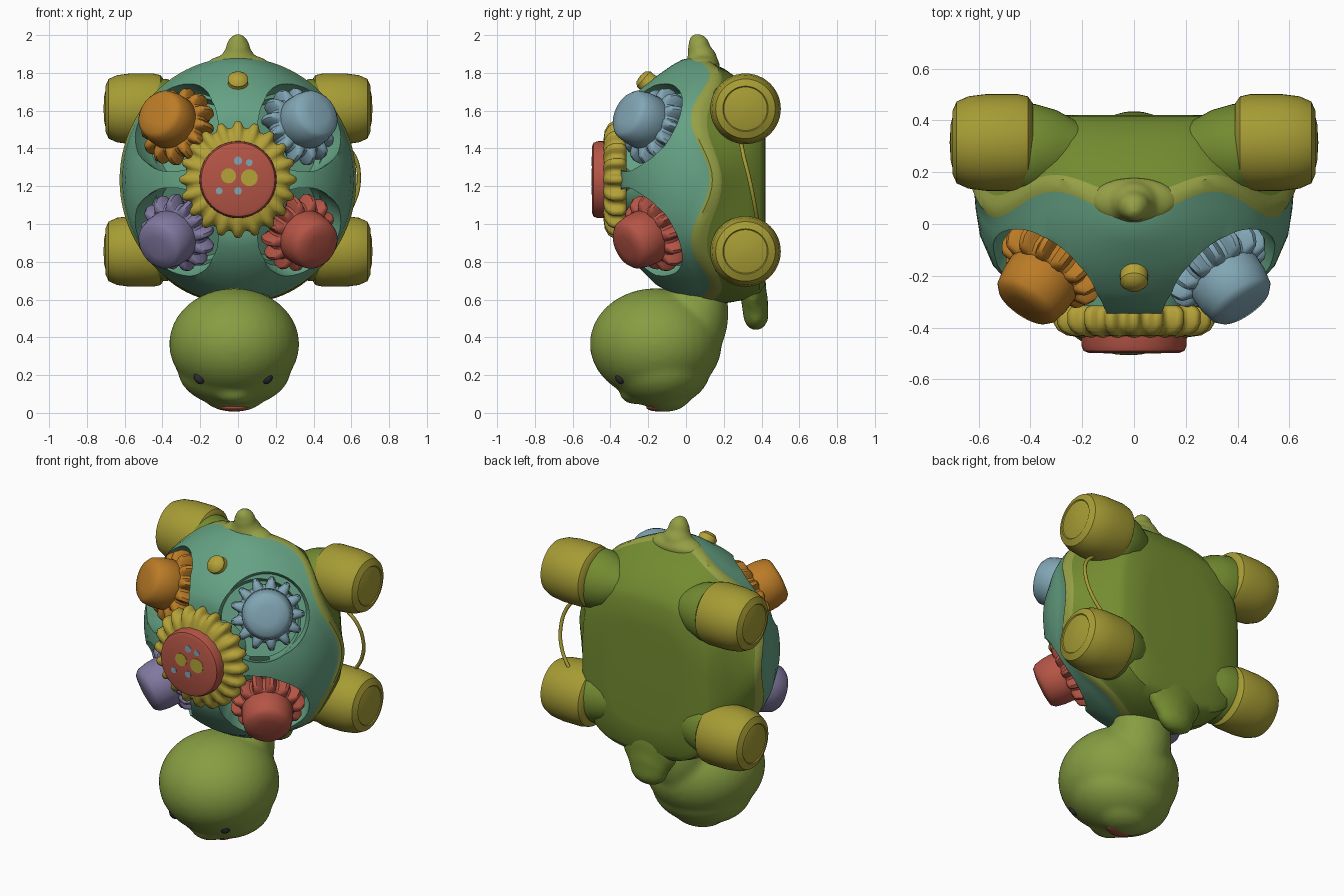
import bpy, bmesh
from math import sin, cos, pi, tau
from mathutils import Vector, Matrix

if "Cube" in bpy.data.objects:
    bpy.data.objects.remove(bpy.data.objects["Cube"])

COLORS = {
    "teal": (.13, .36, .23), "green": (.17, .26, .03), "rim": (.30, .35, .06),
    "head": (.24, .34, .055), "yellow": (.38, .33, .035), "gold": (.46, .36, .04),
    "orange": (.50, .20, .02), "blue": (.22, .38, .46), "purple": (.22, .19, .35),
    "red": (.46, .09, .06), "dark": (.03, .03, .04)}
MATS = {}
for key, rgb in COLORS.items():
    MATS[key] = bpy.data.materials.new(key)
    MATS[key].diffuse_color = (*rgb, 1)


def finish(name, bm, *colors):
    bmesh.ops.recalc_face_normals(bm, faces=bm.faces)
    me = bpy.data.meshes.new(name)
    bm.to_mesh(me)
    bm.free()
    ob = bpy.data.objects.new(name, me)
    bpy.context.collection.objects.link(ob)
    for c in colors:
        me.materials.append(MATS[c])
    return ob


def loft(rings, mat_of=lambda i: 0):
    """Closed skin through equally long rings of points."""
    bm = bmesh.new()
    vs = [[bm.verts.new(p) for p in ring] for ring in rings]
    n = len(rings[0])
    for i in range(len(vs) - 1):
        for j in range(n):
            k = (j + 1) % n
            f = bm.faces.new((vs[i][j], vs[i][k], vs[i + 1][k], vs[i + 1][j]))
            f.material_index = mat_of(i)
    bm.faces.new(vs[0]).material_index = mat_of(0)
    bm.faces.new(vs[-1]).material_index = 1 if mat_of(len(vs)) else 0
    return bm


def lathe(name, color, profile, loc, axis, teeth=0, depth=0, n=48):
    """Turn (radius, height) points round an axis; teeth modulate the radius."""
    n = teeth * 10 if teeth else n
    rings = []
    for r, h in profile:
        ring = []
        for j in range(n):
            a = tau * j / n
            cut = depth * min(1, max(0, .5 - .8 * cos(teeth * a))) if teeth else 0
            ring.append(((r - cut) * cos(a), (r - cut) * sin(a), h))
        rings.append(ring)
    bm = loft(rings)
    rot = Vector(axis).to_track_quat('Z', 'Y').to_matrix().to_4x4()
    bm.transform(Matrix.Translation(loc) @ rot)
    return finish(name, bm, color)


def apply_mods(ob):
    bpy.context.view_layer.objects.active = ob
    for m in list(ob.modifiers):
        bpy.ops.object.modifier_apply(modifier=m.name)


def blob(name, color, parts, voxel=.018, smooth=8):
    """Ellipsoids (centre, radii) fused into one soft form."""
    bm = bmesh.new()
    for c, r in parts:
        bmesh.ops.create_uvsphere(bm, u_segments=32, v_segments=20, radius=1,
                                  matrix=Matrix.Translation(c) @ Matrix.Diagonal((*r, 1)))
    ob = finish(name, bm, color)
    if len(parts) > 1:
        m = ob.modifiers.new("fuse", 'REMESH')
        m.mode, m.voxel_size = 'VOXEL', voxel
        s = ob.modifiers.new("soften", 'SMOOTH')
        s.iterations = smooth
        apply_mods(ob)
    return ob


def power(v, e):
    return (1 if v >= 0 else -1) * abs(v) ** (2 / e)


# Body shell: y, half width, top z, bottom z, share of wavy rim, squareness (2 = round)
SHELL = [(-.345, .29, 1.55, .94, 0, 2), (-.325, .36, 1.61, .88, 0, 2),
         (-.26, .455, 1.70, .78, 0, 2), (-.16, .545, 1.78, .68, 0, 2),
         (-.06, .595, 1.84, .63, .3, 2), (.02, .612, 1.87, .60, .8, 2),
         (.075, .617, 1.88, .59, 1, 2), (.09, .627, 1.882, .585, 1, 2),
         (.13, .622, 1.88, .58, .9, 2), (.15, .61, 1.865, .58, .8, 2),
         (.22, .57, 1.82, .58, .3, 2.2), (.32, .50, 1.74, .60, 0, 2.7),
         (.39, .45, 1.65, .63, 0, 3.2), (.415, .41, 1.59, .67, 0, 3.4),
         (.422, .25, 1.45, .82, 0, 3.4)]
N = 96
rings = []
for y, rx, zt, zb, w, e in SHELL:
    rings.append([(rx * power(cos(tau * j / N), e), y + .05 * w * cos(6 * tau * j / N),
                   (zt + zb) / 2 + (zt - zb) / 2 * power(sin(tau * j / N), e))
                  for j in range(N)])
shell = finish("body_shell", loft(rings, lambda i: 0 if i < 6 else 2 if i < 9 else 1),
               "teal", "green", "rim")

# Four tilted corner gears with knobs, each in a round pocket open to the middle
for name, color, sx, sz in (("upper_left", "orange", -1, 1), ("upper_right", "blue", 1, 1),
                            ("lower_left", "purple", -1, -1), ("lower_right", "red", 1, -1)):
    axis = Vector((.52 * sx, -.75, .36 * sz)).normalized()
    c = Vector((.325 * sx, -.17, 1.235 + .285 * sz))
    for k, (shift, r) in enumerate(((.01, .245), (.055, .235))):
        cutter = lathe("pocket_cutter", "teal", [(r - .015, -.09 + .004 * k), (r, -.05),
                       (r + .015, .5)], c - Vector((sx * shift, 0, sz * shift)), axis)
        cutter.hide_render = True
        m = shell.modifiers.new("pocket", 'BOOLEAN')
        m.operation, m.solver, m.object = 'DIFFERENCE', 'EXACT', cutter
        apply_mods(shell)
        bpy.data.objects.remove(cutter)
    lathe(name + "_gear", color, [(.14, -.1), (.17, -.075), (.20, -.06), (.213, -.03),
          (.213, .005), (.20, .03), (.19, .042), (.16, .05)], c, axis, 13, .045)
    lathe(name + "_knob", color, [(.14, .03), (.148, .05), (.146, .11), (.135, .165),
          (.115, .188), (.06, .197), (.002, .198)], c, axis)

# Central gear with a round button
hub = (0, 0, 1.235)
FRONT = (0, -1, 0)
lathe("centre_axle", "teal", [(.2, .05), (.2, .34)], hub, FRONT)
lathe("centre_gear", "gold", [(.27, .315), (.295, .322), (.31, .34), (.31, .385),
      (.295, .41), (.26, .43), (.19, .44)], hub, FRONT, 20, .034)
lathe("centre_button", "red", [(.205, .40), (.203, .47), (.195, .49), (.175, .498),
      (.002, .497)], hub, FRONT)
for x, z, r, col in ((-.05, .02, .04, "gold"), (.06, .01, .045, "gold"), (0, .1, .022, "blue"),
                     (-.1, -.06, .018, "blue"), (0, -.06, .02, "blue"), (.06, .09, .018, "blue")):
    lathe("button_spot", col, [(r, .48), (r, .50)], (x, 0, 1.235 + z), FRONT, n=16)

# Wheels and the soft arches that carry them
for sx in (-1, 1):
    for row, z in (("upper", 1.61), ("lower", .855)):
        side = "left" if sx < 0 else "right"
        lathe(f"{row}_{side}_wheel", "yellow", [(.15, .39), (.178, .41), (.187, .45), (.187, .57),
              (.178, .64), (.158, .685), (.12, .702), (.115, .697), (.07, .708), (.002, .712)],
              (0, .315, z), (sx, 0, 0))
        lathe(f"{row}_{side}_arch", "green", [(.10, .2), (.155, .3), (.178, .38), (.178, .415),
              (.165, .44), (.1, .45)], (0, .285, z + (.02 if z < 1 else -.02)), (sx, 0, 0))

# Head with muzzle and neck
blob("head", "head", [((-.02, -.16, .365), (.345, .35, .295)),
                      ((-.02, -.135, .23), (.30, .265, .20)),
                      ((-.02, -.11, .10), (.17, .14, .095)),
                      ((-.02, -.26, .10), (.11, .09, .055)),
                      ((0, .065, .53), (.18, .16, .27))])
for x in (-.20, .15):
    blob("eye", "dark", [((x, -.345, .195), (.034, .03, .042))])
blob("mouth", "red", [((-.02, -.15, .03), (.08, .06, .022))])

# Tail nub, knob on the top arm, belly tab
blob("top_nub", "rim", [((0, .09, 1.84), (.17, .09, .06)), ((0, .085, 1.87), (.09, .08, .08)),
                        ((0, .07, 1.92), (.065, .06, .085)),
                        ((0, .055, 1.955), (.045, .042, .052))], .012, 6)
lathe("shell_knob", "gold", [(.08, -.05), (.068, .01), (.054, .03), (.054, .065), (.036, .085),
      (.002, .09)], (0, -.175, 1.725), (0, -.7, .6), n=24)
blob("belly_tab", "green", [((0, .355, .66), (.19, .07, .16)), ((0, .365, .58), (.14, .07, .13)),
                            ((0, .37, .52), (.12, .068, .085))])

# Cord between the right-hand wheels
cu = bpy.data.curves.new("side_cord", 'CURVE')
cu.dimensions, cu.bevel_depth, cu.bevel_resolution = '3D', .011, 2
sp = cu.splines.new('BEZIER')
pts = [(.54, .29, 1.44), (.615, .305, 1.36), (.64, .335, 1.24), (.615, .36, 1.12), (.54, .38, 1.0)]
sp.bezier_points.add(len(pts) - 1)
for bp, p in zip(sp.bezier_points, pts):
    bp.co = p
    bp.handle_left_type = bp.handle_right_type = 'AUTO'
cord = bpy.data.objects.new("side_cord", cu)
cu.materials.append(MATS["yellow"])
bpy.context.collection.objects.link(cord)

# Smooth shading with crisp edges kept
for ob in bpy.data.objects:
    ob.select_set(ob.type == 'MESH')
bpy.context.view_layer.objects.active = shell
bpy.ops.object.shade_smooth_by_angle(angle=pi / 4.5)

for m in bpy.data.materials:
    if m.users and not m.is_grease_pencil:
        m.use_nodes = True
        m.node_tree.nodes["Principled BSDF"].inputs["Base Color"].default_value = m.diffuse_color
